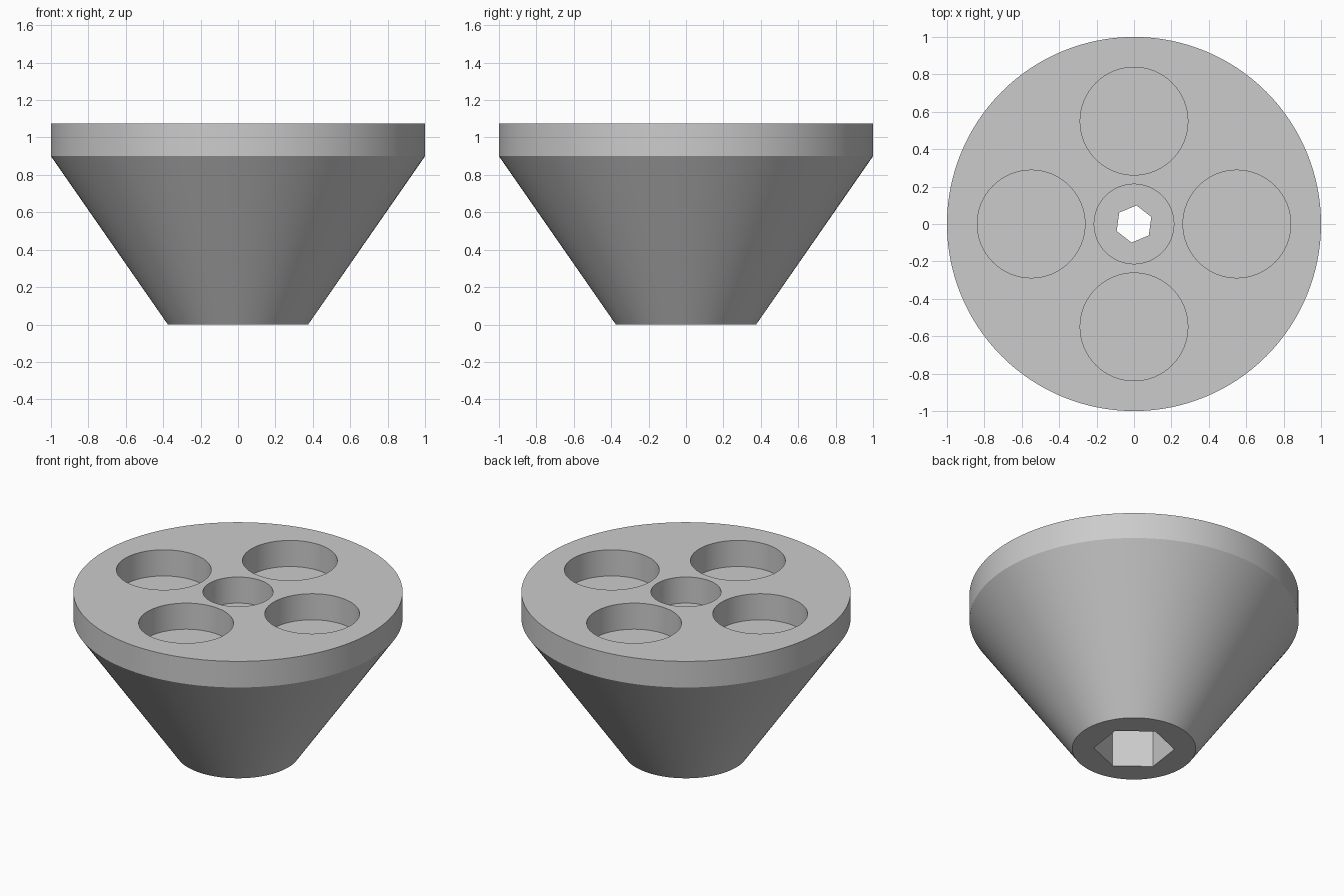
import bpy
import bmesh
from math import cos, sin, pi, radians

cube = bpy.data.objects.get("Cube")
if cube:
    bpy.data.objects.remove(cube, do_unlink=True)

HEIGHT, RIM_Z, FOOT_R = 1.075, 0.9, 0.375
HEX_DEPTH, HEX_TURN = 0.255, radians(22)

grey = bpy.data.materials.new("plain grey")
grey.use_nodes = True
grey.diffuse_color = (0.6, 0.6, 0.6, 1)
grey.node_tree.nodes["Principled BSDF"].inputs["Base Color"].default_value = (0.6, 0.6, 0.6, 1)


def stacked_rings(name, rings, sides, turn=0.0, centre=(0, 0)):
    """Closed solid through (radius, z) rings with the given number of sides."""
    bm = bmesh.new()
    loops = []
    for radius, z in rings:
        angles = [turn + 2 * pi * i / sides for i in range(sides)]
        loops.append([bm.verts.new((centre[0] + radius * cos(a),
                                    centre[1] + radius * sin(a), z)) for a in angles])
    for low, high in zip(loops, loops[1:]):
        for i in range(sides):
            j = (i + 1) % sides
            bm.faces.new((low[i], low[j], high[j], high[i]))
    bm.faces.new(loops[0][::-1])
    bm.faces.new(loops[-1])
    mesh = bpy.data.meshes.new(name)
    bm.to_mesh(mesh)
    bm.free()
    mesh.materials.append(grey)
    obj = bpy.data.objects.new(name, mesh)
    bpy.context.collection.objects.link(obj)
    return obj


# Conical body with a straight rim
body = stacked_rings("conical_body", [(FOOT_R, 0), (1, RIM_Z), (1, HEIGHT)], 128)

# Round pockets in the top: one in the middle and four around it
pocket = [RIM_Z, HEIGHT + 0.1]
cutters = [stacked_rings("centre_pocket_cutter", [(0.213, z) for z in pocket], 64)]
for i in range(4):
    spot = (0.55 * cos(i * pi / 2), 0.55 * sin(i * pi / 2))
    cutters.append(stacked_rings("side_pocket_cutter", [(0.288, z) for z in pocket], 64, 0, spot))

# Hexagonal socket in the foot and a narrow hexagonal bore up to the centre pocket
cutters.append(stacked_rings("socket_cutter", [(0.245, -0.1), (0.245, HEX_DEPTH)], 6, HEX_TURN))
cutters.append(stacked_rings("bore_cutter", [(0.1, 0.1), (0.1, RIM_Z + 0.05)], 6, HEX_TURN))

bpy.ops.object.select_all(action="DESELECT")
body.select_set(True)
bpy.context.view_layer.objects.active = body
for cutter in cutters:
    cutter.hide_render = True
    cut = body.modifiers.new("cut", "BOOLEAN")
    cut.operation = "DIFFERENCE"
    cut.solver = "EXACT"
    cut.object = cutter
    bpy.ops.object.modifier_apply(modifier=cut.name)
    bpy.data.objects.remove(cutter, do_unlink=True)

bpy.ops.object.shade_smooth_by_angle(angle=radians(25))
